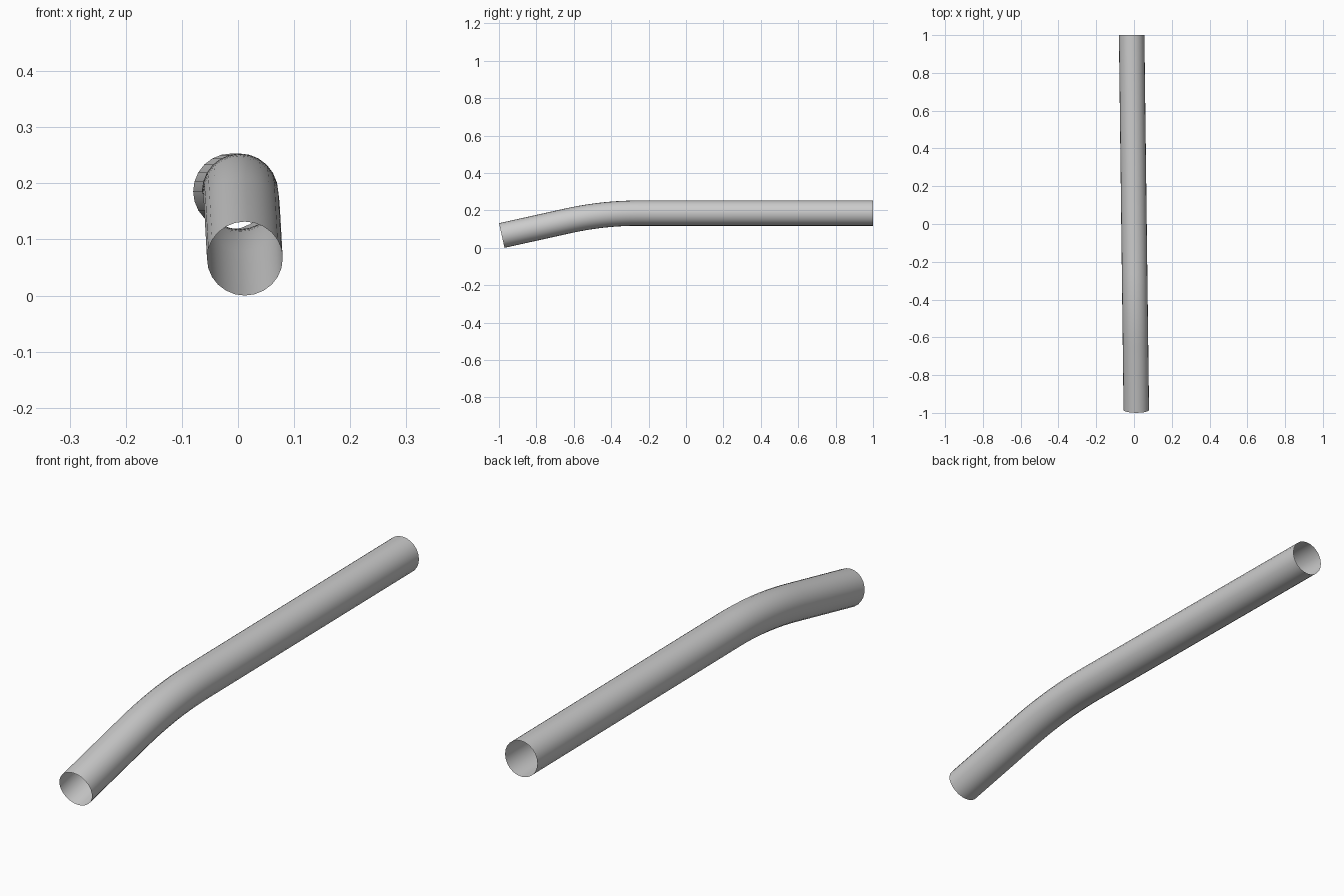
import bpy, bmesh, math
from mathutils import Vector

if "Cube" in bpy.data.objects:
    bpy.data.objects.remove(bpy.data.objects["Cube"])

RADIUS, SIDES, BEND_STEPS = 0.0675, 24, 10
BACK_Y, FRONT_Y, Z_TOP = 1.0, -0.985, 0.1875
BEND_Y, ANGLE, TANGENT = -0.445, math.radians(12.5), 0.19
YAW = 0.0124  # slight sideways drift along the length

# Centre line in the YZ plane: (y, z, slope angle)
path = [(BACK_Y, Z_TOP, 0.0)]
bend_radius = TANGENT / math.tan(ANGLE / 2)
for i in range(BEND_STEPS + 1):
    a = ANGLE * i / BEND_STEPS
    path.append((BEND_Y + TANGENT - bend_radius * math.sin(a),
                 Z_TOP - bend_radius * (1 - math.cos(a)), a))
path.append((FRONT_Y, Z_TOP - (BEND_Y - FRONT_Y) * math.tan(ANGLE), ANGLE))

# Sweep a circle along the centre line, leaving both ends open
bm = bmesh.new()
rings = []
for y, z, a in path:
    up = Vector((0, -math.sin(a), math.cos(a)))
    ring = []
    for k in range(SIDES):
        t = 2 * math.pi * k / SIDES
        p = Vector((-YAW * y, y, z)) + RADIUS * (math.cos(t) * Vector((1, 0, 0)) + math.sin(t) * up)
        ring.append(bm.verts.new(p))
    rings.append(ring)
for r0, r1 in zip(rings, rings[1:]):
    for k in range(SIDES):
        n = (k + 1) % SIDES
        bm.faces.new((r0[k], r0[n], r1[n], r1[k]))
low = min(v.co.z for v in bm.verts)
bmesh.ops.translate(bm, verts=bm.verts, vec=(0, 0, -low))

bm.normal_update()
f = bm.faces[:][0]
if f.normal.dot(f.calc_center_median() - Vector((-YAW * f.calc_center_median().y, f.calc_center_median().y, Z_TOP - low))) < 0:
    bmesh.ops.reverse_faces(bm, faces=bm.faces)

mesh = bpy.data.meshes.new("bent_pipe")
bm.to_mesh(mesh)
bm.free()
pipe = bpy.data.objects.new("bent_pipe", mesh)
bpy.context.collection.objects.link(pipe)
for poly in mesh.polygons:
    poly.use_smooth = True
